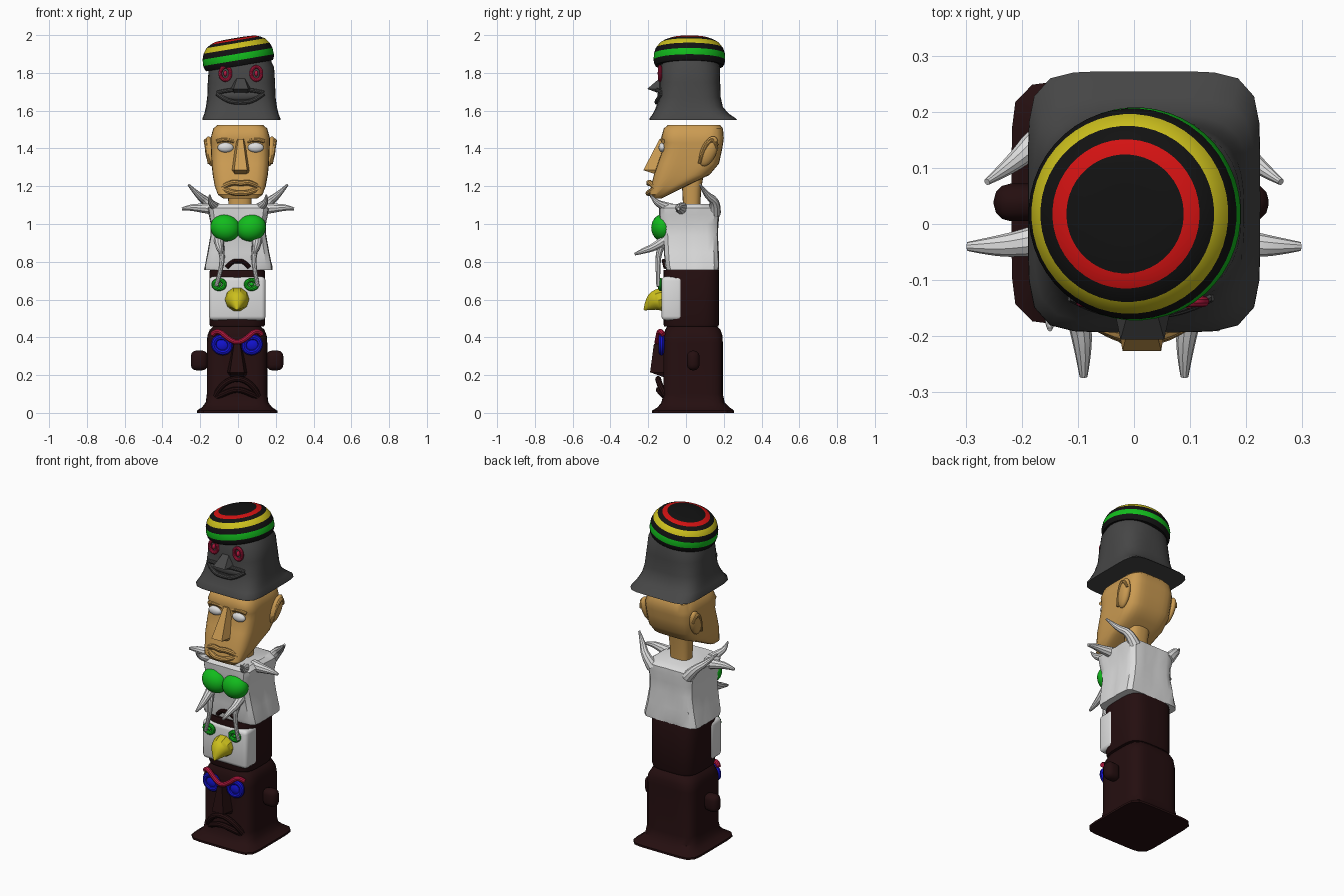
import bpy, bmesh, math, random
from mathutils import Vector

random.seed(4)
if "Cube" in bpy.data.objects:
    bpy.data.objects.remove(bpy.data.objects["Cube"])


def material(name, r, g, b):
    m = bpy.data.materials.new(name)
    m.use_nodes = True
    m.diffuse_color = (r, g, b, 1)
    m.node_tree.nodes["Principled BSDF"].inputs["Base Color"].default_value = (r, g, b, 1)
    return m


BROWN = material("dark brown", .018, .0045, .005)
TAN = material("tan", .6, .33, .085)
WHITE = material("white", .72, .72, .72)
GREY = material("charcoal grey", .062, .062, .062)
GREEN = material("green", .006, .5, .012)
BLUE = material("blue", .006, .006, .62)
CRIMSON = material("crimson", .5, .01, .055)
YELLOW = material("yellow", .6, .52, .012)
BLACK = material("black", .006, .006, .006)
RED = material("red", .65, .006, .006)


def add(name, bm, mats):
    me = bpy.data.meshes.new(name)
    bmesh.ops.recalc_face_normals(bm, faces=bm.faces)
    bm.to_mesh(me)
    bm.free()
    for m in mats:
        me.materials.append(m)
    ob = bpy.data.objects.new(name, me)
    bpy.context.collection.objects.link(ob)
    return ob


def loft(name, cx, rings, mats, seg=40, bands=None, jitter=0):
    """Stack of rings, each (z, half width, front y, back y, squareness)."""
    bm = bmesh.new()
    rows = []
    for z, rx, y0, y1, power in rings:
        row = []
        for i in range(seg):
            a = math.tau * (i + .5) / seg
            c, s = math.cos(a), math.sin(a)
            k = (abs(c) ** power + abs(s) ** power) ** (-1 / power)
            k *= 1 + random.uniform(-jitter, jitter)
            row.append(bm.verts.new((cx + rx * k * c, (y0 + y1) / 2 + (y1 - y0) / 2 * k * s, z)))
        rows.append(row)
    for j in range(len(rows) - 1):
        for i in range(seg):
            n = (i + 1) % seg
            f = bm.faces.new((rows[j][i], rows[j][n], rows[j + 1][n], rows[j + 1][i]))
            f.material_index = bands[j] if bands else 0
    bm.faces.new(rows[0])
    bm.faces.new(rows[-1])
    return add(name, bm, mats)


def tube(name, pts, radii, mat, closed=False):
    """Smooth rounded tube through a few points, with a radius at each."""
    cu = bpy.data.curves.new(name, "CURVE")
    cu.dimensions = "3D"
    cu.bevel_depth = 1
    cu.bevel_resolution = 3
    cu.use_fill_caps = True
    sp = cu.splines.new("NURBS")
    sp.points.add(len(pts) - 1)
    if isinstance(radii, float):
        radii = [radii] * len(pts)
    for p, co, r in zip(sp.points, pts, radii):
        p.co = (*co, 1)
        p.radius = r
    sp.order_u = 3
    sp.resolution_u = 5
    sp.use_endpoint_u = not closed
    sp.use_cyclic_u = closed
    cu.materials.append(mat)
    ob = bpy.data.objects.new(name, cu)
    bpy.context.collection.objects.link(ob)
    bpy.ops.object.select_all(action="DESELECT")
    ob.select_set(True)
    bpy.context.view_layer.objects.active = ob
    bpy.ops.object.convert(target="MESH")
    return ob


def ring(name, c, rx, rz, r, mat, lean=0):
    pts = []
    for i in range(12):
        a = math.tau * i / 12
        u, v = rx * math.cos(a), rz * math.sin(a)
        pts.append((c[0] + u * math.cos(lean) - v * math.sin(lean), c[1],
                    c[2] + u * math.sin(lean) + v * math.cos(lean)))
    return tube(name, pts, r, mat, True)


def ball(name, loc, size, mat, rot=(0, 0, 0)):
    bm = bmesh.new()
    bmesh.ops.create_uvsphere(bm, u_segments=24, v_segments=14, radius=1)
    bmesh.ops.scale(bm, vec=size, verts=bm.verts)
    ob = add(name, bm, [mat])
    ob.location, ob.rotation_euler = loc, rot
    return ob


def box(name, lo, hi, mat, bevel):
    lo, hi = Vector(lo), Vector(hi)
    bm = bmesh.new()
    bmesh.ops.create_cube(bm, size=1)
    bmesh.ops.scale(bm, vec=hi - lo, verts=bm.verts)
    bmesh.ops.translate(bm, vec=(lo + hi) / 2, verts=bm.verts)
    bmesh.ops.bevel(bm, geom=bm.edges[:], offset=bevel, segments=3, profile=.5, affect="EDGES")
    return add(name, bm, [mat])


def nose(name, cx, top, low, back, mat):
    """Wedge: top and low are (z, half width, y of the ridge)."""
    bm = bmesh.new()
    rows = []
    for z, w, y in (top, low, (low[0] - .025, low[1] * .9, back)):
        rows.append([bm.verts.new((cx + x, yy, z)) for x, yy in
                     ((-w, back + .03), (-w * .65, y), (w * .65, y), (w, back + .03))])
    for a, b in zip(rows, rows[1:]):
        for i in range(4):
            n = (i + 1) % 4
            bm.faces.new((a[i], a[n], b[n], b[i]))
    bm.faces.new(rows[0])
    bm.faces.new(rows[-1])
    return add(name, bm, [mat])


SIDES = (("right", -1), ("left", 1))

# Bottom head: flared foot, ears, big nose, frown, blue eyes and brow
loft("base_head", -.005, [(0, .213, -.18, .255, 8), (.012, .213, -.18, .255, 8), (.03, .185, -.15, .23, 7),
     (.055, .166, -.13, .205, 6), (.1, .16, -.12, .195, 6), (.37, .16, -.12, .195, 6),
     (.41, .157, -.118, .193, 5), (.44, .145, -.11, .183, 4), (.458, .125, -.1, .165, 4)], [BROWN])
nose("base_nose", -.005, (.365, .025, -.17), (.215, .058, -.19), -.12, BROWN)
tube("base_upper_lip", [(-.12, -.11, .09), (-.09, -.14, .15), (-.005, -.15, .19), (.08, -.14, .15),
     (.11, -.11, .09)], .016, BROWN)
tube("base_lower_lip", [(-.11, -.11, .085), (-.05, -.14, .115), (-.005, -.145, .125), (.04, -.14, .115),
     (.1, -.11, .085)], .016, BROWN)
tube("base_brow", [(-.135, -.12, .415), (-.11, -.14, .445), (-.05, -.15, .39), (-.005, -.155, .37),
     (.04, -.15, .39), (.1, -.14, .445), (.125, -.12, .415)], .014, CRIMSON)
for side, s in SIDES:
    x = -.005 + s * .08
    box(side + "_base_ear", (-.005 + s * .2 - .045, .005, .225), (-.005 + s * .2 + .045, .072, .33), BROWN, .03)
    ring(side + "_base_eye_rim", (x, -.13, .36), .045, .04, .016, BLUE, s * .5)
    ring(side + "_base_eye_inner_rim", (x, -.132, .36), .02, .017, .009, BLUE, s * .5)
    ball(side + "_base_eye", (x, -.12, .36), (.045, .025, .04), BLUE)

# Bird section: wrapped pale face, beak and ringed eyes
loft("bird_body", -.004, [(.457, .142, -.115, .17, 4), (.47, .147, -.12, .176, 4),
     (.745, .147, -.12, .176, 4), (.757, .144, -.118, .173, 4)], [BROWN])
box("bird_face", (-.154, -.13, .49), (.146, -.018, .722), WHITE, .022)
tube("bird_beak", [(-.005, -.11, .602), (-.005, -.145, .6), (-.005, -.185, .58), (-.005, -.222, .545)],
     [.066, .064, .045, .004], YELLOW)
for side, s in SIDES:
    x = -.014 + s * .086
    ring(side + "_bird_eye_rim", (x, -.135, .68), .03, .024, .012, GREEN)
    ball(side + "_bird_pupil", (x, -.13, .68), (.013, .014, .01), GREEN)

# Pale torso with bodice, horns, tusks and dangling legs
loft("torso", .002, [(.757, .18, -.105, .172, 9), (.78, .177, -.11, .174, 9), (.85, .162, -.115, .172, 9),
     (.94, .146, -.12, .168, 9), (1.0, .146, -.135, .17, 9), (1.05, .155, -.14, .175, 9),
     (1.085, .16, -.14, .175, 9), (1.105, .135, -.125, .14, 7)], [WHITE], 40, None, .015)
tube("torso_arch", [(-.06, -.108, .77), (-.035, -.115, .8), (0, -.118, .805), (.035, -.115, .8),
     (.06, -.108, .77)], .012, BROWN)
for side, s in SIDES:
    ball(side + "_bodice_cup", (.001 + s * .068, -.122, .98), (.08, .062, .071), GREEN, (0, s * -.3, 0))
    tube(side + "_side_horn", [(s * .12, -.02, 1.08), (s * .2, -.035, 1.085), (s * .25, -.04, 1.088),
         (s * .297, -.04, 1.08)], [.035, .024, .018, .008], WHITE)
    tube(side + "_back_horn", [(s * .12, .15, 1.06), (s * .165, .16, 1.12), (s * .21, .11, 1.15),
         (s * .262, .075, 1.208)], [.035, .025, .018, .006], WHITE)
    tube(side + "_front_horn", [(s * .11, -.08, 1.08), (s * .13, -.13, 1.1), (s * .15, -.165, 1.12),
         (s * .15, -.188, 1.155)], [.03, .022, .014, .004], WHITE)
    tube(side + "_tusk", [(s * .1, -.09, .93), (s * .1, -.16, .88), (s * .09, -.22, .86),
         (s * .09, -.272, .84)], [.03, .022, .017, .007], WHITE)
    tube(side + "_dangling_leg", [(s * .1, -.1, .96), (s * .09, -.14, .87), (s * .08, -.15, .79),
         (s * .11 - .005, -.147, .67)], [.025, .018, .013, .01], WHITE)

# Tan head: slanted jaw, neck, ears, nose, lips and eyes
loft("neck", .01, [(1.08, .06, -.015, .075, 3), (1.18, .064, -.02, .08, 3), (1.3, .07, -.03, .1, 3)], [TAN], 20)
loft("tan_head", .012, [(1.135, .09, -.185, -.13, 4), (1.155, .118, -.195, -.09, 4), (1.2, .135, -.185, 0, 4),
     (1.26, .146, -.17, .125, 5), (1.32, .152, -.15, .175, 5), (1.39, .155, -.125, .19, 5),
     (1.43, .157, -.125, .197, 5), (1.455, .157, -.132, .2, 5), (1.505, .143, -.118, .196, 5),
     (1.525, .12, -.095, .18, 5)], [TAN])
nose("tan_nose", .014, (1.45, .02, -.14), (1.285, .053, -.226), -.15, TAN)
tube("tan_upper_lip", [(-.09, -.16, 1.19), (-.03, -.196, 1.225), (.014, -.195, 1.212), (.06, -.196, 1.225),
     (.115, -.16, 1.19)], .015, TAN)
tube("tan_lower_lip", [(-.09, -.16, 1.188), (-.03, -.198, 1.165), (.014, -.2, 1.162), (.06, -.198, 1.165),
     (.115, -.16, 1.188)], .015, TAN)
for side, s in SIDES:
    x = .014 + s * .08
    ball(side + "_tan_eye", (x, -.125, 1.405), (.042, .02, .026), WHITE)
    tube(side + "_tan_brow", [(x - .045, -.12, 1.437), (x, -.13, 1.455), (x + .045, -.12, 1.437)], .011, TAN)
    ball(side + "_tan_ear", (.012 + s * .16, .12, 1.385), (.026, .042, .085), TAN, (-.4, s * .12, 0))
    tube(side + "_tan_ear_rim", [(.012 + s * .165, .07, 1.32), (.012 + s * .18, .1, 1.42),
         (.012 + s * .185, .15, 1.455), (.012 + s * .175, .165, 1.4)], [.008, .011, .011, .007], TAN)

# Grey head: flared brim, nose, mouth and ringed eyes
loft("grey_head", .018, [(1.55, .207, -.193, .272, 6), (1.56, .206, -.192, .262, 6), (1.585, .196, -.175, .225, 5),
     (1.62, .188, -.158, .195, 4), (1.67, .181, -.142, .184, 3.5), (1.75, .178, -.14, .181, 3),
     (1.83, .173, -.138, .18, 2.6), (1.88, .15, -.12, .165, 2)], [GREY])
nose("grey_nose", .015, (1.775, .03, -.135), (1.715, .06, -.206), -.135, GREY)
ball("grey_mouth", (.012, -.14, 1.68), (.105, .012, .024), GREY)
tube("grey_upper_lip", [(-.11, -.128, 1.695), (-.04, -.155, 1.712), (.012, -.155, 1.705), (.065, -.155, 1.712),
     (.135, -.128, 1.695)], .011, GREY)
tube("grey_lower_lip", [(-.11, -.128, 1.69), (-.06, -.155, 1.65), (.012, -.155, 1.642), (.085, -.155, 1.65),
     (.135, -.128, 1.69)], .012, GREY)
for side, s in SIDES:
    x = .015 + s * .082
    ring(side + "_grey_eye_rim", (x, -.138, 1.797), .028, .036, .01, CRIMSON)
    ball(side + "_grey_pupil", (x, -.135, 1.797), (.01, .016, .016), CRIMSON)

# Tilted striped cap
cap = loft("striped_cap", 0, [(z, r, -r, r, 2) for z, r in
           ((0, .18), (.012, .186), (.03, .19), (.064, .188), (.094, .178), (.121, .157),
            (.135, .133), (.145, .106), (.148, .05))],
           [BLACK, GREEN, YELLOW, RED], 48, [0, 0, 1, 0, 2, 0, 3, 0])
cap.location = (.008, .018, 1.838)
cap.rotation_euler = (0, math.radians(-9.5), 0)

# Smooth shading with crisp edges
bpy.ops.object.select_all(action="DESELECT")
for ob in bpy.context.scene.objects:
    if ob.type == "MESH":
        ob.select_set(True)
        bpy.context.view_layer.objects.active = ob
bpy.ops.object.shade_smooth_by_angle(angle=math.radians(35))
